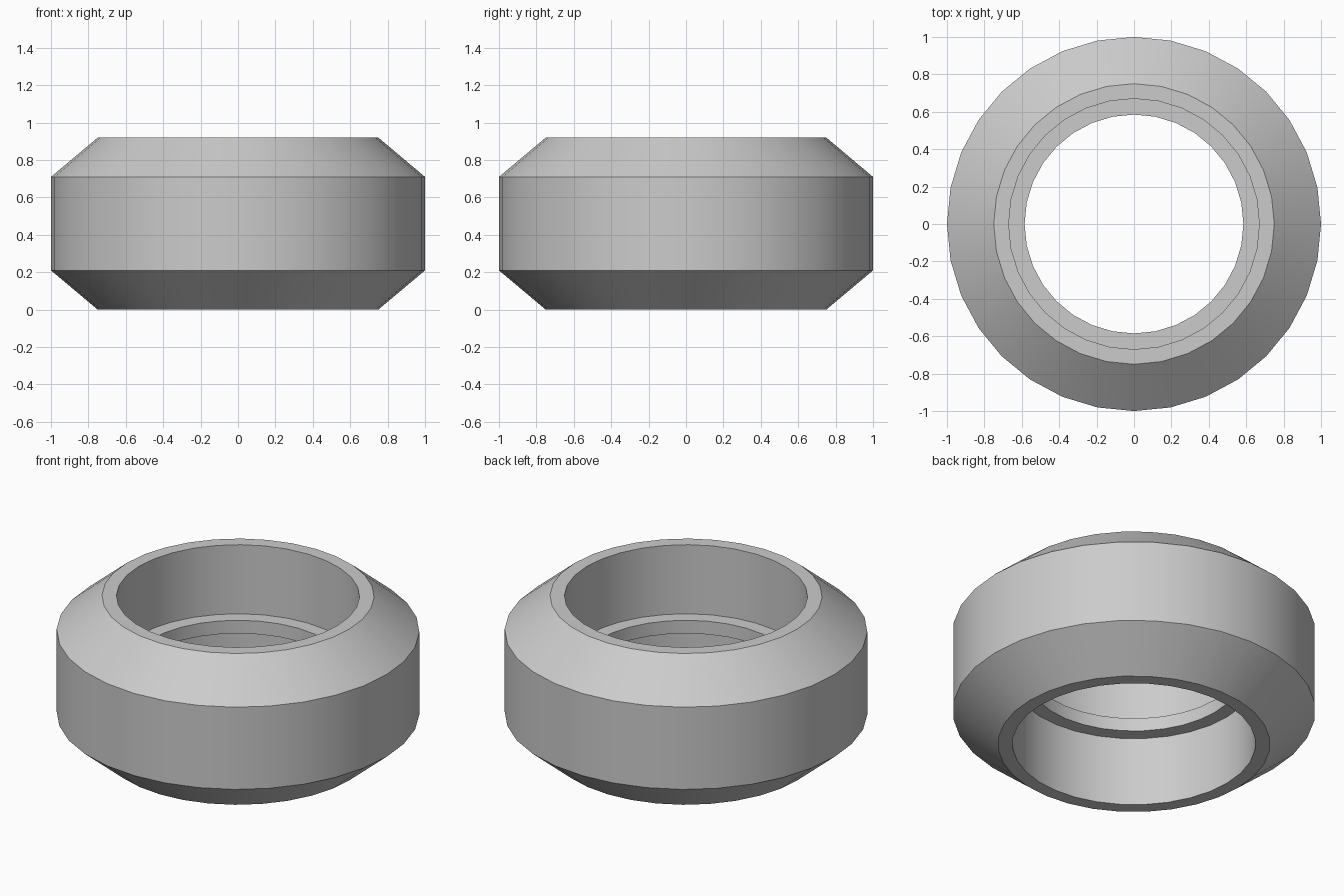
import bpy
import bmesh
import math
from mathutils import Matrix, Vector

SEGMENTS = 32
MID = 0.46

if "Cube" in bpy.data.objects:
    bpy.data.objects.remove(bpy.data.objects["Cube"], do_unlink=True)

grey = bpy.data.materials.new("plain_grey")
grey.use_nodes = True
colour = (0.6, 0.6, 0.6, 1)
grey.diffuse_color = colour
grey.node_tree.nodes["Principled BSDF"].inputs["Base Color"].default_value = colour

# Upper half cross-section (radius, height above the middle), bore rib to outer wall
half = [(0.585, 0.04), (0.67, 0.04), (0.67, MID), (0.75, MID), (1.0, 0.25)]
profile = half + [(r, -h) for r, h in reversed(half)]

# Bevelled ring with a raised rib around its bore
bm = bmesh.new()
verts = [bm.verts.new((r, 0, MID + h)) for r, h in profile]
edges = [bm.edges.new((v, verts[(i + 1) % len(verts)])) for i, v in enumerate(verts)]
bmesh.ops.spin(bm, geom=verts + edges, cent=(0, 0, 0), axis=(0, 0, 1),
               angle=math.tau, steps=SEGMENTS, use_merge=True)
bmesh.ops.remove_doubles(bm, verts=bm.verts, dist=0.0001)
bmesh.ops.recalc_face_normals(bm, faces=bm.faces)

mesh = bpy.data.meshes.new("bevelled_ring")
bm.to_mesh(mesh)
bm.free()
mesh.materials.append(grey)
ring = bpy.data.objects.new("bevelled_ring", mesh)
bpy.context.collection.objects.link(ring)

# Smooth around the ring, sharp at the profile corners
bpy.ops.object.select_all(action="DESELECT")
ring.select_set(True)
bpy.context.view_layer.objects.active = ring
bpy.ops.object.shade_smooth_by_angle(angle=math.radians(30))
